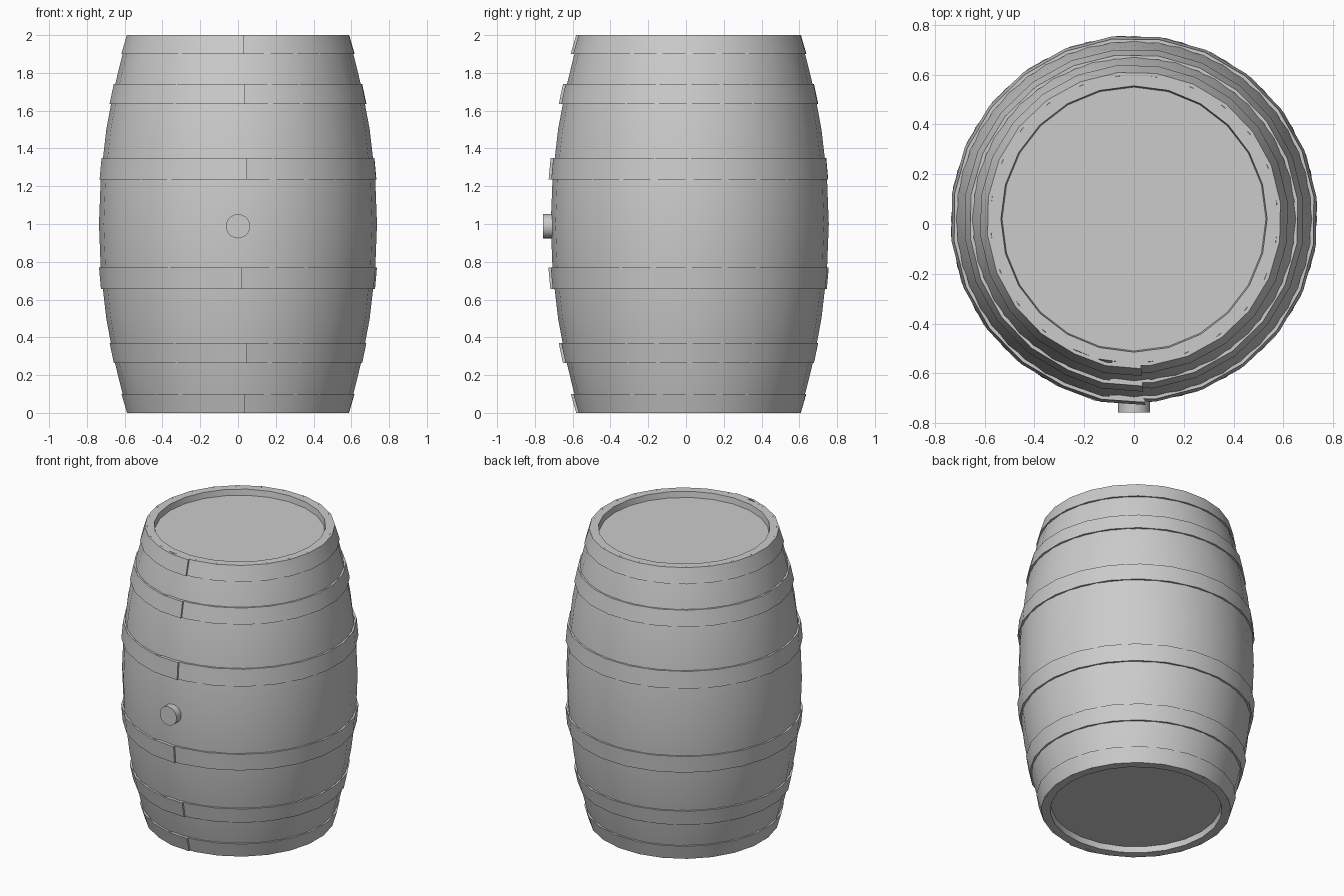
import bpy, bmesh, math

if "Cube" in bpy.data.objects:
    bpy.data.objects.remove(bpy.data.objects["Cube"])

SEG = 24
CY = 0.02  # barrel axis sits slightly behind the origin, the bung sticks out in front


def body_radius(z):
    return 0.736 - 0.155 * (z - 1) ** 2


def ring_point(r, angle, z):
    # angle 0 points to the front (-y) and grows towards +x
    return (r * math.sin(angle), CY - r * math.cos(angle), z)


def finish(name, bm, angle=32):
    bmesh.ops.recalc_face_normals(bm, faces=bm.faces[:])
    mesh = bpy.data.meshes.new(name)
    bm.to_mesh(mesh)
    bm.free()
    obj = bpy.data.objects.new(name, mesh)
    bpy.context.collection.objects.link(obj)
    bpy.ops.object.select_all(action='DESELECT')
    obj.select_set(True)
    bpy.context.view_layer.objects.active = obj
    bpy.ops.object.shade_smooth_by_angle(angle=math.radians(angle))
    return obj


def lathe(name, profile):
    bm = bmesh.new()
    rings = [[bm.verts.new(ring_point(r, 2 * math.pi * i / SEG, z)) for i in range(SEG)]
             for r, z in profile]
    for a, b in zip(rings, rings[1:]):
        for i in range(SEG):
            j = (i + 1) % SEG
            bm.faces.new((a[i], a[j], b[j], b[i]))
    bm.faces.new(rings[0])
    bm.faces.new(rings[-1])
    return finish(name, bm)


# Bulging body with recessed heads at both ends
zs = [0, 0.12, 0.3, 0.5, 0.75, 1, 1.25, 1.5, 1.7, 1.88, 2]
lathe("barrel_body", [(0.53, 0.04), (0.535, 0)] + [(body_radius(z), z) for z in zs]
      + [(0.535, 2), (0.53, 1.96)])


# Metal hoop: a strip wrapped once around, its end lapping over its start
def hoop(name, z0, z1, seam_x):
    r0, r1 = body_radius(z0) + 0.011, body_radius(z1) + 0.011
    end = seam_x / r0
    start = end - 0.2
    stations = [(start + 2 * math.pi * i / SEG, 0) for i in range(SEG)]
    stations += [(start + 2 * math.pi - 0.04, 0.008), (end + 2 * math.pi, 0.010)]
    bm = bmesh.new()
    loops = []
    for a, lift in stations:
        loops.append([bm.verts.new(ring_point(r + lift, a, z)) for r, z in
                      ((r0, z0), (r1, z1), (r1 - 0.014, z1), (r0 - 0.014, z0))])
    for a, b in zip(loops, loops[1:]):
        for i in range(4):
            j = (i + 1) % 4
            bm.faces.new((a[i], a[j], b[j], b[i]))
    bm.faces.new(loops[0])
    bm.faces.new(loops[-1])
    finish(name, bm)


hoops = [("bottom_end_hoop", 0, 0.10, 0.035), ("lower_hoop", 0.265, 0.37, 0.045),
         ("lower_bilge_hoop", 0.655, 0.77, 0.02), ("upper_bilge_hoop", 1.235, 1.35, 0.045),
         ("upper_hoop", 1.635, 1.74, 0.035), ("top_end_hoop", 1.90, 2.0, 0.03)]
for h in hoops:
    hoop(*h)

# Bung plug on the front
bpy.ops.mesh.primitive_cylinder_add(vertices=20, radius=0.064, depth=0.08,
                                    location=(0, -0.718, 0.988),
                                    rotation=(math.pi / 2, 0, 0))
bpy.context.object.name = "bung"
bpy.ops.object.shade_smooth_by_angle(angle=math.radians(32))
